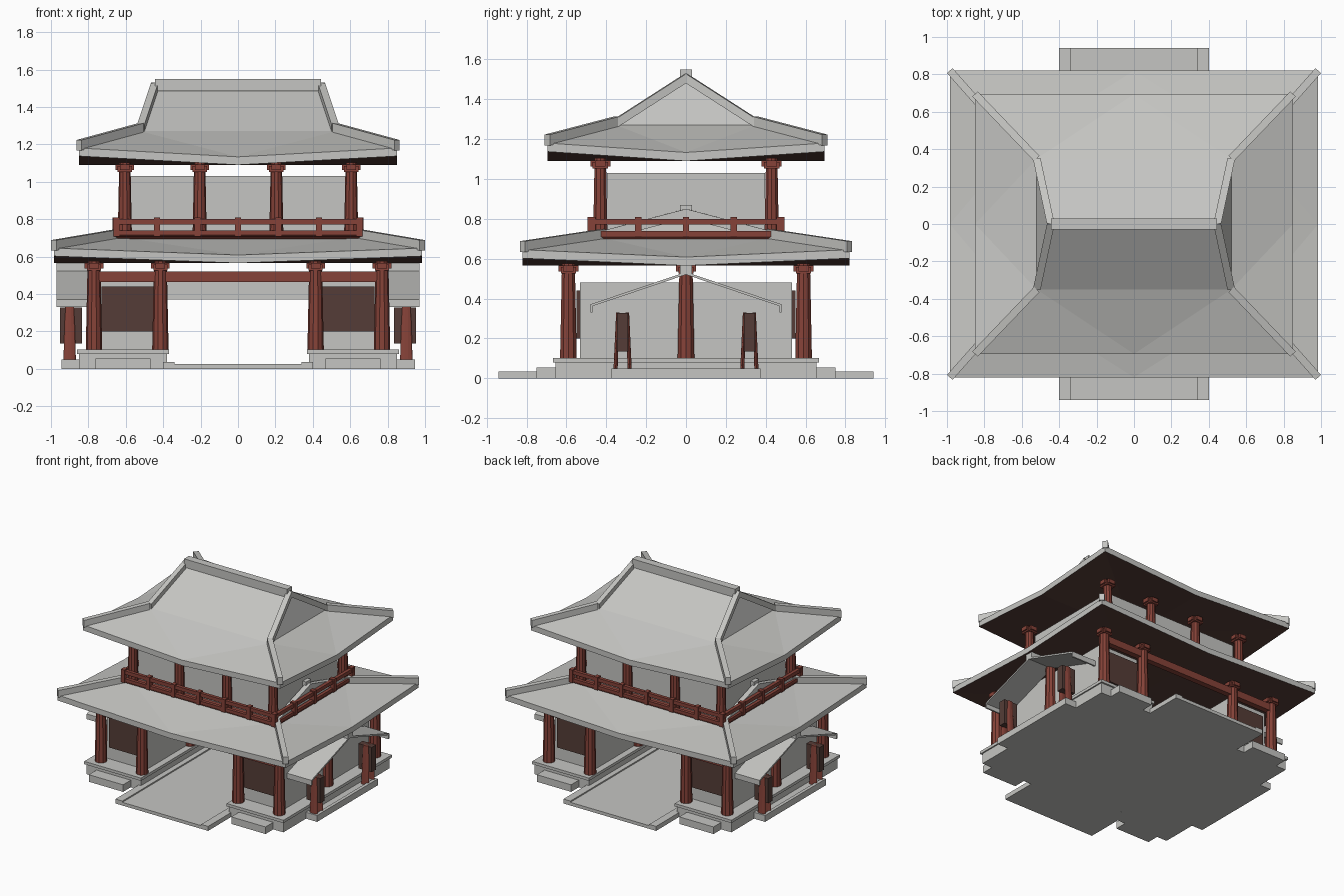
import bpy, bmesh, math
from mathutils import Vector

cube = bpy.data.objects.get("Cube")
if cube:
    bpy.data.objects.remove(cube, do_unlink=True)


def material(name, rgb):
    m = bpy.data.materials.new(name)
    m.use_nodes = True
    m.diffuse_color = (*rgb, 1)
    m.node_tree.nodes["Principled BSDF"].inputs["Base Color"].default_value = (*rgb, 1)
    return m


STONE = material("light_grey", (0.56, 0.56, 0.54))
RED = material("red_wood", (0.24, 0.055, 0.04))
DARK = material("dark_brown", (0.09, 0.046, 0.038))


def finish(name, bm, *mats):
    bmesh.ops.recalc_face_normals(bm, faces=bm.faces)
    me = bpy.data.meshes.new(name)
    bm.to_mesh(me)
    bm.free()
    for m in mats:
        me.materials.append(m)
    ob = bpy.data.objects.new(name, me)
    bpy.context.collection.objects.link(ob)
    return ob


def prism(name, low, high, mat):
    """Solid between two matching rings of points."""
    bm = bmesh.new()
    a = [bm.verts.new(p) for p in low]
    b = [bm.verts.new(p) for p in high]
    n = len(a)
    bm.faces.new(a)
    bm.faces.new(b)
    for i in range(n):
        j = (i + 1) % n
        bm.faces.new((a[i], a[j], b[j], b[i]))
    return finish(name, bm, mat)


def rect(x0, x1, y0, y1, z):
    return [(x0, y0, z), (x1, y0, z), (x1, y1, z), (x0, y1, z)]


def box(name, x0, x1, y0, y1, z0, z1, mat):
    return prism(name, rect(x0, x1, y0, y1, z0), rect(x0, x1, y0, y1, z1), mat)


def block(name, x, y, hx, hy, z0, z1, mat):
    return box(name, x - hx, x + hx, y - hy, y + hy, z0, z1, mat)


def ring(x, y, rx, ry, z, n=10):
    return [(x + rx * math.cos(math.tau * i / n), y + ry * math.sin(math.tau * i / n), z)
            for i in range(n)]


def pillar(name, x, y, z0, z1, r0, r1):
    """Tapered post with a crossed bracket on top."""
    prism(name, ring(x, y, r0, r0, z0), ring(x, y, r1, r1, z1 + 0.012), RED)
    block(name + "_bracket_x", x, y, 0.05, 0.026, z1 - 0.03, z1, RED)
    block(name + "_bracket_y", x, y, 0.026, 0.05, z1 - 0.03, z1, RED)
    block(name + "_bracket_core", x, y, 0.038, 0.038, z1 - 0.04, z1 - 0.008, RED)


def beam(name, p, q, half, lo, hi, mat):
    """Bar with upright sides running from p to q."""
    p, q = Vector(p), Vector(q)
    d = q - p
    s = Vector((-d.y, d.x, 0)).normalized() * half
    ends = []
    for c in (p, q):
        ends.append([c + s + Vector((0, 0, lo)), c - s + Vector((0, 0, lo)),
                     c - s + Vector((0, 0, hi)), c + s + Vector((0, 0, hi))])
    prism(name, ends[0], ends[1], mat)


SIGNS = [(-1, -1), (1, -1), (1, 1), (-1, 1)]


def roof(name, ex, ey, zc, zm, brk, rx, rz):
    """Hip and gable roof with upswept corners and a dark soffit."""
    bx, by, bz = brk
    eave = []
    for k, (sx, sy) in enumerate(SIGNS):
        tx, ty = SIGNS[(k + 1) % 4]
        eave.append(Vector((sx * ex, sy * ey, zc)))
        eave.append(Vector(((sx + tx) / 2 * ex, (sy + ty) / 2 * ey, zm)))
    bm = bmesh.new()
    low = [bm.verts.new(p) for p in eave]
    top = [bm.verts.new(p + Vector((0, 0, 0.043))) for p in eave]
    mid = [bm.verts.new((sx * bx, sy * by, bz)) for sx, sy in SIGNS]
    left, right = bm.verts.new((-rx, 0, rz)), bm.verts.new((rx, 0, rz))
    centre = bm.verts.new((0, 0, zm))
    for i in range(8):
        j = (i + 1) % 8
        bm.faces.new((low[i], low[j], top[j], top[i]))
        bm.faces.new((low[j], low[i], centre)).material_index = 1
    for k in range(4):
        n = (k + 1) % 4
        c, m, e = top[2 * k], top[2 * k + 1], top[(2 * k + 2) % 8]
        bm.faces.new((c, m, mid[k]))
        bm.faces.new((m, e, mid[n]))
        bm.faces.new((m, mid[n], mid[k]))
    bm.faces.new((mid[0], mid[1], right, left))
    bm.faces.new((mid[2], mid[3], left, right))
    bm.faces.new((mid[1], mid[2], right))
    bm.faces.new((mid[3], mid[0], left))
    finish(name, bm, STONE, DARK)
    # ridge caps
    box(name + "_ridge", -rx, rx, -0.03, 0.03, rz - 0.01, rz + 0.055, STONE)
    for sx, sy in SIGNS:
        b = (sx * bx, sy * by, bz)
        beam(name + "_hip", (sx * ex, sy * ey, zc + 0.043), b, 0.02, -0.012, 0.043, STONE)
        beam(name + "_gable_hip", b, (sx * rx, 0, rz), 0.02, -0.012, 0.035, STONE)


# paved path with raised borders
box("path", -0.36, 0.36, -0.94, 0.94, 0, 0.025, STONE)
for s in (-1, 1):
    block("path_border", s * 0.37, 0, 0.03, 0.94, 0, 0.035, STONE)
    # side platforms with front and back steps
    block("platform", s * 0.615, 0, 0.235, 0.655, 0, 0.08, STONE)
    block("platform_cap", s * 0.615, 0, 0.245, 0.668, 0.08, 0.102, STONE)
    block("platform_step", s * 0.615, 0, 0.148, 0.75, 0, 0.055, STONE)
    # lower rooms with dark panels
    block("lower_wall", s * 0.59, 0, 0.17, 0.532, 0.1, 0.48, STONE)
    for t in (-1, 1):
        block("dark_panel", s * 0.58, t * 0.54, 0.15, 0.009, 0.2, 0.44, DARK)
    # lower posts
    for x in (0.415, 0.77):
        for y in (-0.59, 0, 0.59):
            pillar("lower_pillar", s * x, y, 0.1, 0.565, 0.044, 0.034)
    # side porch base
    block("porch_floor", s * 0.89, 0, 0.05, 0.37, 0, 0.03, STONE)
    block("porch_rim", s * 0.932, 0, 0.013, 0.375, 0, 0.05, STONE)
    for t in (-1, 1):
        block("porch_end", s * 0.89, t * 0.358, 0.055, 0.017, 0, 0.05, STONE)
        # porch legs and the dark board between them
        for d in (-1, 1):
            y = t * 0.318
            prism("porch_leg", ring(s * 0.9, y + d * 0.036, 0.034, 0.011, 0.03),
                  ring(s * 0.9, y + d * 0.024, 0.024, 0.009, 0.33), RED)
        block("porch_board", s * 0.893, y, 0.058, 0.027, 0.135, 0.328, DARK)
        # porch roof slope
        x0, x1 = sorted((s * 0.76, s * 0.97))
        prism("porch_roof", [(x0, 0, 0.52), (x1, 0, 0.52), (x1, 0, 0.533), (x0, 0, 0.533)],
              [(x0, t * 0.48, 0.358), (x1, t * 0.48, 0.358), (x1, t * 0.48, 0.371),
               (x0, t * 0.48, 0.371)], STONE)
        block("porch_fascia", s * 0.865, t * 0.474, 0.105, 0.006, 0.33, 0.371, STONE)
    block("porch_ridge", s * 0.865, 0, 0.105, 0.03, 0.522, 0.566, STONE)
    # long tie beams, front and back
    block("tie_beam", 0, s * 0.59, 0.75, 0.022, 0.465, 0.52, RED)
block("gate_lintel", 0, 0, 0.4, 0.025, 0.37, 0.468, STONE)

roof("lower_roof", 0.985, 0.82, 0.602, 0.565, (0.63, 0.42, 0.705), 0.61, 0.815)

# balcony floor, flared upwards
prism("balcony_floor", rect(-0.64, 0.64, -0.45, 0.45, 0.685),
      rect(-0.665, 0.665, -0.49, 0.49, 0.715), RED)
# balcony railing
for s in (-1, 1):
    for z0, z1 in ((0.708, 0.738), (0.772, 0.8)):
        block("rail_long", 0, s * 0.475, 0.668, 0.013, z0, z1, RED)
        block("rail_short", s * 0.65, 0, 0.013, 0.493, z0, z1, RED)
    for i in range(-3, 4):
        block("rail_post", i * 0.2165, s * 0.475, 0.016, 0.02, 0.708, 0.808, RED)
    for i in range(-1, 2):
        block("rail_post", s * 0.65, i * 0.24, 0.02, 0.016, 0.708, 0.808, RED)

# upper storey
block("upper_wall", 0, 0, 0.58, 0.396, 0.7, 1.03, STONE)
for x in (-0.605, -0.205, 0.205, 0.605):
    for y in (-0.43, 0.43):
        pillar("upper_pillar", x, y, 0.7, 1.092, 0.038, 0.03)
roof("upper_roof", 0.85, 0.695, 1.137, 1.09, (0.52, 0.35, 1.27), 0.445, 1.495)
